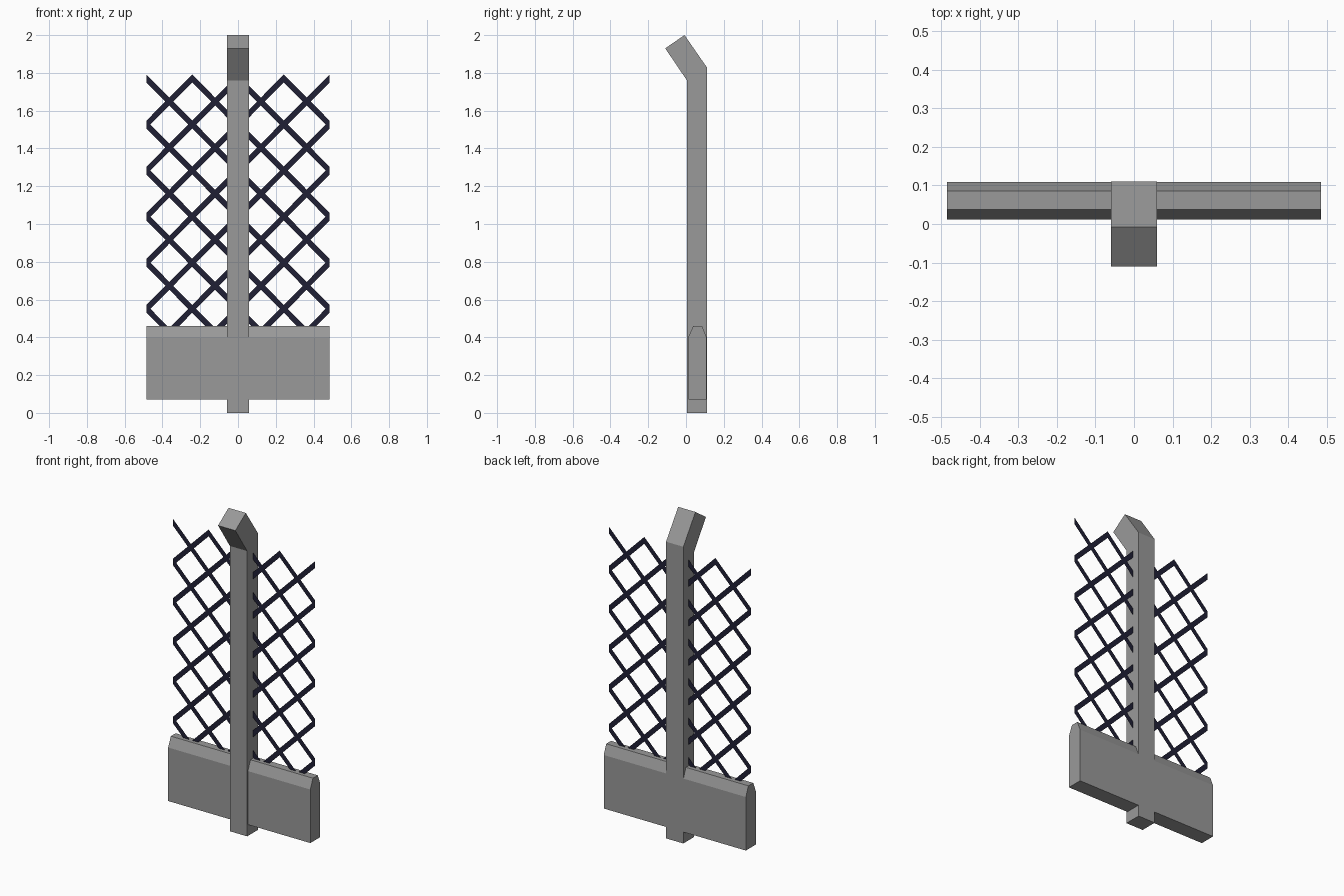
import bpy, bmesh

if "Cube" in bpy.data.objects:
    bpy.data.objects.remove(bpy.data.objects["Cube"])

HALF_W = 0.485          # half width of the fence section
POST_HALF = 0.059       # half width of the post


def material(name, colour):
    mat = bpy.data.materials.new(name)
    mat.diffuse_color = (*colour, 1)
    mat.use_nodes = True
    mat.node_tree.nodes["Principled BSDF"].inputs["Base Color"].default_value = mat.diffuse_color
    return mat


def finish(name, bm, mat):
    mesh = bpy.data.meshes.new(name)
    bm.to_mesh(mesh)
    bm.free()
    mesh.materials.append(mat)
    obj = bpy.data.objects.new(name, mesh)
    bpy.context.collection.objects.link(obj)
    return obj


def extrude_profile(name, profile, half_x, mat):
    """Solid made from a (y, z) profile, extruded symmetrically along x."""
    bm = bmesh.new()
    face = bm.faces.new([bm.verts.new((-half_x, y, z)) for y, z in profile])
    ext = bmesh.ops.extrude_face_region(bm, geom=[face])
    moved = [v for v in ext["geom"] if isinstance(v, bmesh.types.BMVert)]
    bmesh.ops.translate(bm, verts=moved, vec=(2 * half_x, 0, 0))
    bmesh.ops.recalc_face_normals(bm, faces=bm.faces)
    return finish(name, bm, mat)


concrete = material("dark_concrete", (0.32, 0.32, 0.32))
wire = material("dark_wire", (0.014, 0.014, 0.035))

# Post with its top bent towards the front
extrude_profile("post", [(0.005, 0), (0.11, 0), (0.11, 1.83),
                         (-0.008, 2.0), (-0.11, 1.93), (0.005, 1.76)],
                POST_HALF, concrete)

# Concrete base panel with a chamfered top
extrude_profile("base_panel", [(0.012, 0.07), (0.109, 0.07), (0.109, 0.40),
                               (0.085, 0.46), (0.038, 0.46), (0.012, 0.40)],
                HALF_W, concrete)

# Wire lattice: flat crossed strips in a grid of cells, tucked into the panel
COLS, ROWS = 4, 6
TOP, STEP, HALF_STRIP, LATTICE_Y = 1.77, 0.2438, 0.021, 0.06
cell_w = 2 * HALF_W / COLS
bm = bmesh.new()
for col in range(COLS):
    x0 = -HALF_W + col * cell_w
    x1 = x0 + cell_w
    for row in range(ROWS):
        high = TOP - row * STEP
        low = high - STEP
        for za, zb in ((high, low), (low, high)):
            corners = ((x0, za - HALF_STRIP), (x1, zb - HALF_STRIP),
                       (x1, zb + HALF_STRIP), (x0, za + HALF_STRIP))
            bm.faces.new([bm.verts.new((x, LATTICE_Y, z)) for x, z in corners])
finish("wire_lattice", bm, wire)
